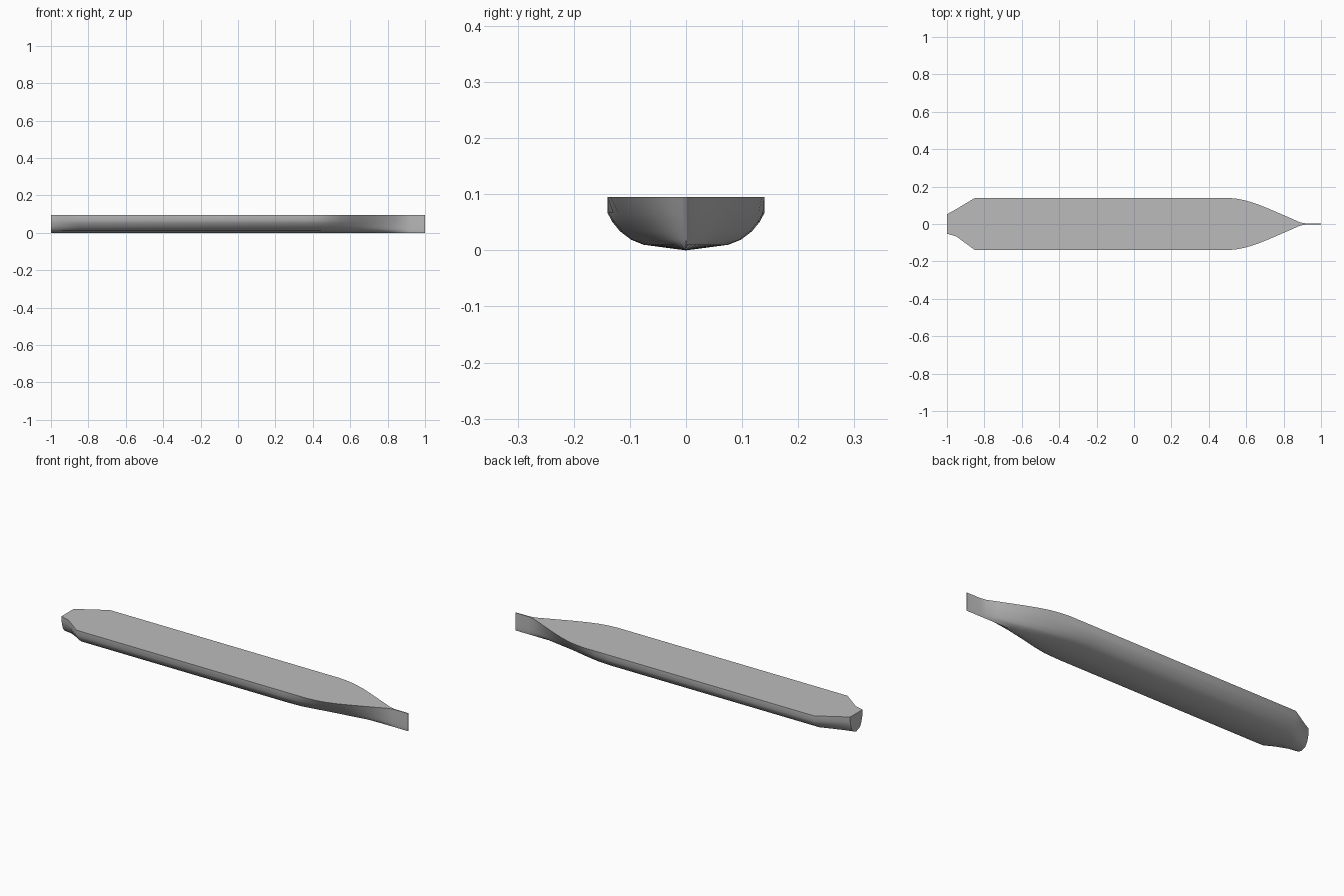
import bpy, bmesh, math

if "Cube" in bpy.data.objects:
    bpy.data.objects.remove(bpy.data.objects["Cube"])

grey = bpy.data.materials.new("hull grey")
grey.use_nodes = True
colour = (0.5, 0.5, 0.5, 1)
grey.diffuse_color = colour
grey.node_tree.nodes["Principled BSDF"].inputs["Base Color"].default_value = colour

HEIGHT = 0.095
# Half section, keel to deck: share of half breadth, height
SECTION = [(0, 0), (0.54, 0.01), (0.7, 0.019), (0.84, 0.034),
           (0.94, 0.051), (1, 0.067), (1, HEIGHT)]
# Stations: x, deck half breadth, bilge half breadth
STATIONS = [(-1, 0.052, 0.05), (-0.95, 0.08, 0.078), (-0.85, 0.14, 0.14),
            (0.36, 0.14, 0.14), (0.44, 0.14, 0.135), (0.5, 0.14, 0.12),
            (0.55, 0.135, 0.106), (0.6, 0.125, 0.09), (0.66, 0.106, 0.072),
            (0.72, 0.082, 0.054), (0.78, 0.056, 0.036), (0.84, 0.03, 0.018),
            (0.89, 0.008, 0.006), (0.92, 0.003, 0.003), (1, 0.002, 0.002)]


def half_points(x, deck, bilge, side):
    """Points from keel to deck on one side, flaring from bilge to deck."""
    points = []
    for share, z in SECTION:
        breadth = bilge + (deck - bilge) * (z / HEIGHT) ** 2
        points.append((x, side * share * breadth, z))
    return points


# Hull lofted through the stations, with flat deck and flat ends
bm = bmesh.new()
rings = []
for x, deck, bilge in STATIONS:
    left = half_points(x, deck, bilge, 1)
    # The stern is pinched a little more on the front side
    pinch = 0.83 if x == -0.95 else 1
    right = half_points(x, deck * pinch, bilge * pinch, -1)
    rings.append([bm.verts.new(p) for p in right[:0:-1] + left])
for a, b in zip(rings, rings[1:]):
    for i in range(len(a)):
        j = (i + 1) % len(a)
        bm.faces.new((a[i], a[j], b[j], b[i]))
bm.faces.new(rings[0])
bm.faces.new(rings[-1])
bmesh.ops.recalc_face_normals(bm, faces=bm.faces)

mesh = bpy.data.meshes.new("hull")
bm.to_mesh(mesh)
bm.free()
mesh.materials.append(grey)
hull = bpy.data.objects.new("hull", mesh)
bpy.context.collection.objects.link(hull)

# Smooth sides with sharp deck and transom edges
bpy.context.view_layer.objects.active = hull
hull.select_set(True)
bpy.ops.object.shade_smooth_by_angle(angle=math.radians(40))
